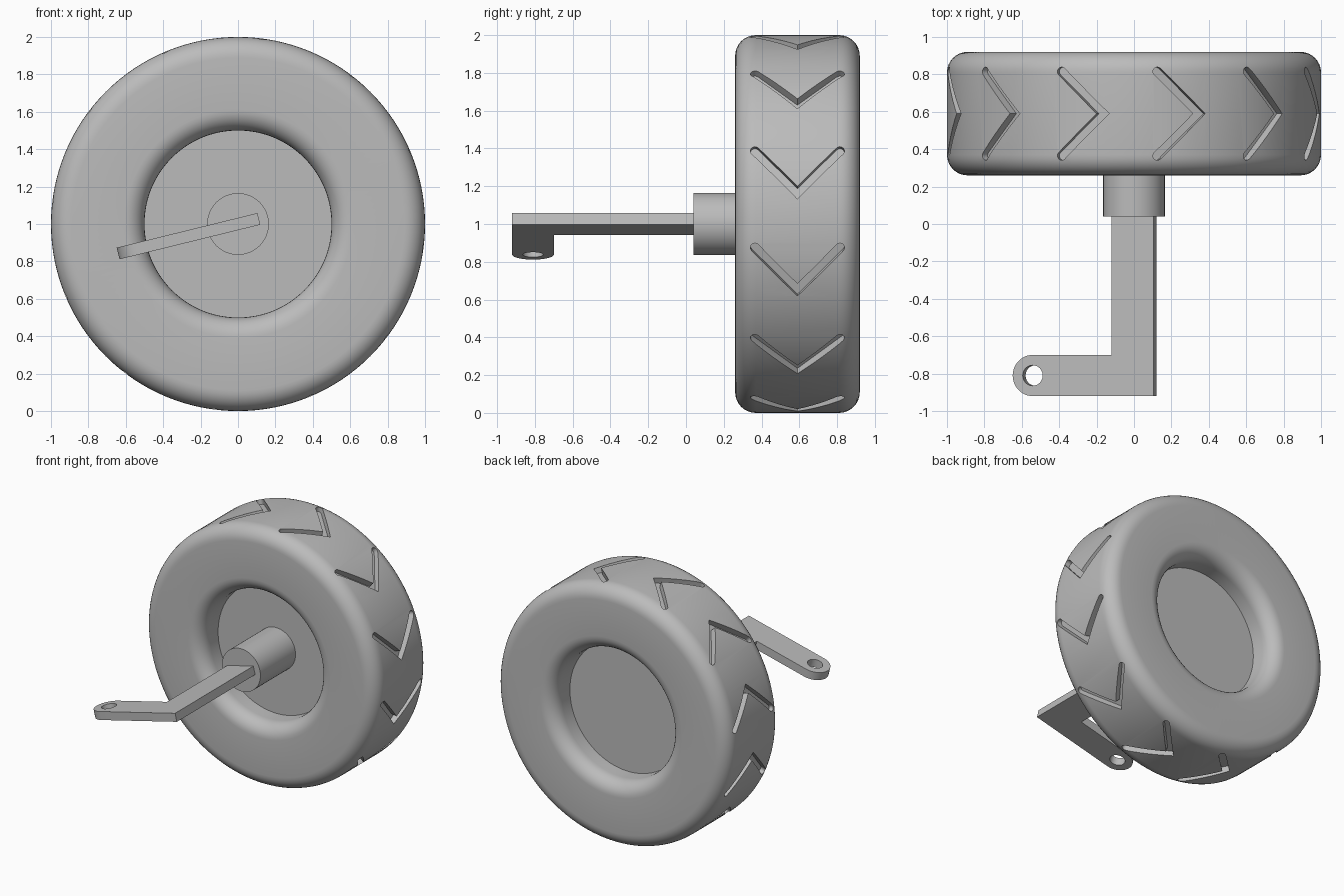
import bpy, bmesh, math
from mathutils import Matrix, Vector

cube = bpy.data.objects.get("Cube")
if cube:
    bpy.data.objects.remove(cube, do_unlink=True)

grey = bpy.data.materials.new("plain grey")
grey.use_nodes = True
GREY = (0.5, 0.5, 0.5, 1)
grey.diffuse_color = GREY
grey.node_tree.nodes["Principled BSDF"].inputs["Base Color"].default_value = GREY

AXLE = Vector((0, 0.59, 1))


def make(name, bm):
    bmesh.ops.recalc_face_normals(bm, faces=bm.faces)
    mesh = bpy.data.meshes.new(name)
    bm.to_mesh(mesh)
    bm.free()
    mesh.materials.append(grey)
    ob = bpy.data.objects.new(name, mesh)
    bpy.context.collection.objects.link(ob)
    return ob


def smooth(ob):
    bpy.ops.object.select_all(action='DESELECT')
    ob.select_set(True)
    bpy.context.view_layer.objects.active = ob
    bpy.ops.object.shade_smooth_by_angle(angle=math.radians(35))


def arc(cx, cy, r, start, end, steps):
    angles = [math.radians(start + (end - start) * i / steps) for i in range(steps + 1)]
    return [(cx + r * math.cos(a), cy + r * math.sin(a)) for a in angles]


def prism(bm, outline, lo, hi, matrix):
    """Extrude a flat outline between two heights, then place it."""
    verts = [bm.verts.new((x, y, lo)) for x, y in outline]
    face = bm.faces.new(verts)
    top = bmesh.ops.extrude_face_region(bm, geom=[face])["geom"]
    moved = [v for v in top if isinstance(v, bmesh.types.BMVert)]
    bmesh.ops.translate(bm, verts=moved, vec=(0, 0, hi - lo))
    bmesh.ops.transform(bm, matrix=matrix, verts=verts + moved)


def cylinder(name, radius, y0, y1, sides):
    bm = bmesh.new()
    place = (Matrix.Translation((0, (y0 + y1) / 2, AXLE.z))
             @ Matrix.Rotation(math.pi / 2, 4, 'X'))
    bmesh.ops.create_cone(bm, cap_ends=True, segments=sides, radius1=radius,
                          radius2=radius, depth=abs(y1 - y0), matrix=place)
    ob = make(name, bm)
    smooth(ob)
    return ob


def cut(ob, cutter):
    mod = ob.modifiers.new("cut", 'BOOLEAN')
    mod.operation = 'DIFFERENCE'
    mod.solver = 'EXACT'
    mod.object = cutter
    bpy.ops.object.select_all(action='DESELECT')
    bpy.context.view_layer.objects.active = ob
    ob.select_set(True)
    bpy.ops.object.modifier_apply(modifier=mod.name)
    bpy.data.objects.remove(cutter, do_unlink=True)


# Tyre: rounded rectangular section spun about the axle
R = 0.11
section = []
for cx, cy, start in ((1 - R, 0.33 - R, 0), (0.5 + R, 0.33 - R, 90),
                      (0.5 + R, R - 0.33, 180), (1 - R, R - 0.33, 270)):
    section += arc(cx, cy, R, start, start + 90, 8)
bm = bmesh.new()
ring = [bm.verts.new(AXLE + Vector((r, y, 0))) for r, y in section]
edges = [bm.edges.new((ring[i - 1], ring[i])) for i in range(len(ring))]
bmesh.ops.spin(bm, geom=ring + edges, cent=AXLE, axis=(0, 1, 0),
               angle=math.tau, steps=128, use_merge=True)
bmesh.ops.remove_doubles(bm, verts=bm.verts, dist=1e-5)
tyre = make("tyre", bm)

# Chevron tread grooves with round ends, twelve around the tyre
W = 0.024
TIP, END, REACH = -0.105, 0.125, 0.225
half = arc(REACH, END, W, -45, 135, 8)
chevron = ([(0, TIP - W * 1.414)] + half + [(0, TIP + W * 1.414)]
           + [(-x, y) for x, y in reversed(half)])
bm = bmesh.new()
for i in range(12):
    a = math.radians(15.6 + 30 * i)
    out = Vector((math.cos(a), 0, math.sin(a)))
    along = Vector((-math.sin(a), 0, math.cos(a)))
    frame = Matrix((Vector((0, 1, 0)), along, out)).transposed().to_4x4()
    prism(bm, chevron, 0.95, 1.1, Matrix.Translation(AXLE) @ frame)
cut(tyre, make("groove_cutter", bm))
smooth(tyre)

# Wheel disc recessed in the tyre, and the hub in front of it
cylinder("wheel_disc", 0.502, 0.47, 0.71, 128)
cylinder("hub", 0.165, 0.04, 0.6, 64)

# Crank arm: flat L-shaped plate with a rounded, drilled end
TILT = Matrix.Translation((0, 0, 1)) @ Matrix.Rotation(math.radians(-13.8), 4, 'Y')
EYE = (-0.55, -0.81)
outline = ([(0.115, 0.05), (-0.115, 0.05), (-0.115, -0.70)]
           + arc(*EYE, 0.11, 90, 270, 24) + [(0.115, -0.92)])
bm = bmesh.new()
prism(bm, outline, -0.032, 0.032, TILT)
crank = make("crank_arm", bm)
bm = bmesh.new()
prism(bm, arc(*EYE, 0.055, 0, 345, 23), -0.1, 0.1, TILT)
cut(crank, make("eye_cutter", bm))
smooth(crank)
